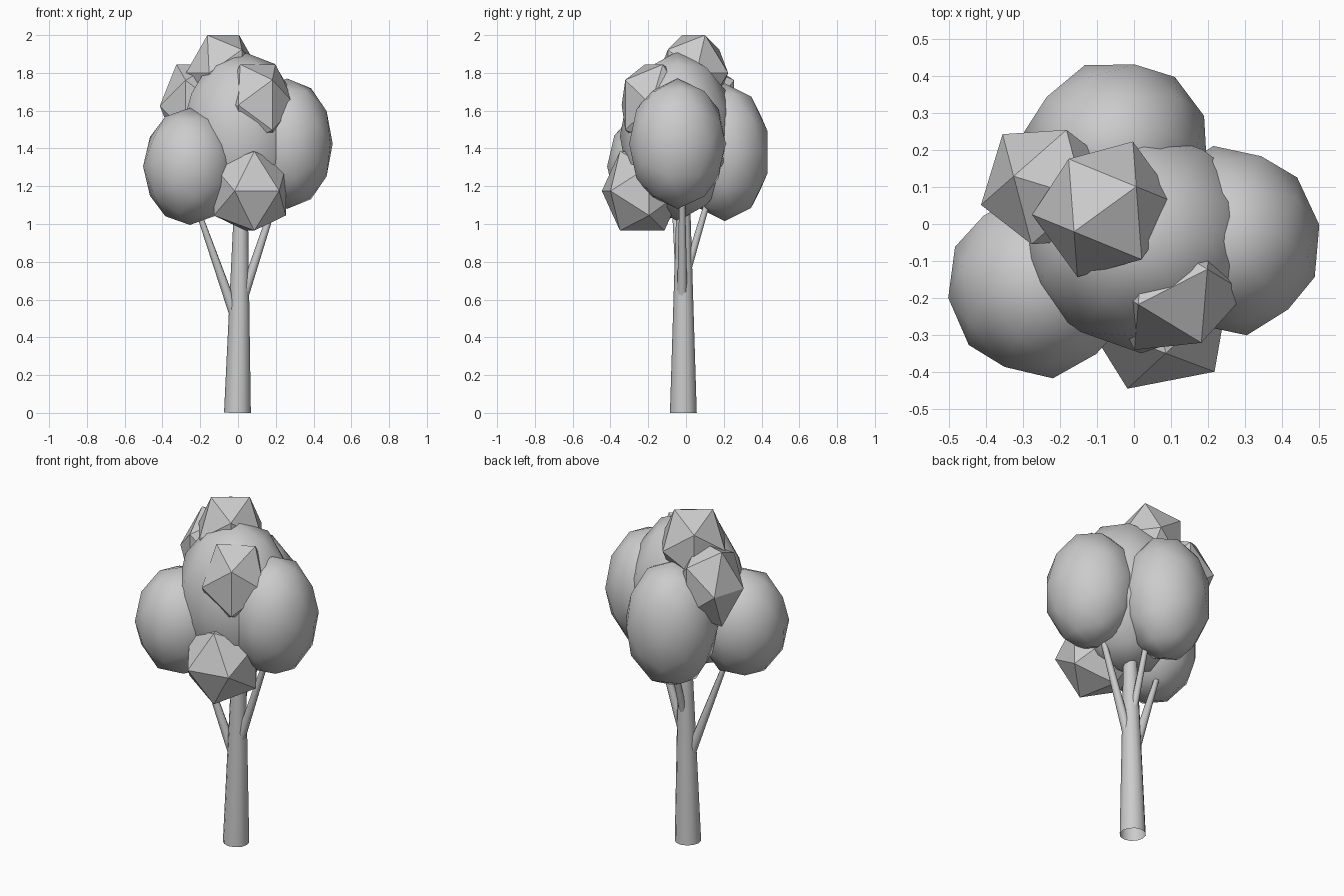
import bpy, bmesh, math
from mathutils import Matrix, Vector

cube = bpy.data.objects.get("Cube")
if cube:
    bpy.data.objects.remove(cube)

GREY = (0.6, 0.6, 0.6, 1)
mat = bpy.data.materials.new("plain grey")
mat.use_nodes = True
mat.diffuse_color = GREY
bsdf = next(n for n in mat.node_tree.nodes if n.type == 'BSDF_PRINCIPLED')
bsdf.inputs["Base Color"].default_value = GREY

PHI = (1 + math.sqrt(5)) / 2


def finish(bm, name, smooth):
    bmesh.ops.recalc_face_normals(bm, faces=bm.faces)
    mesh = bpy.data.meshes.new(name)
    bm.to_mesh(mesh)
    bm.free()
    mesh.materials.append(mat)
    for p in mesh.polygons:
        p.use_smooth = smooth
    obj = bpy.data.objects.new(name, mesh)
    bpy.context.collection.objects.link(obj)


def icosahedron():
    """Icosahedron resting on an edge, from three golden rectangles."""
    bm = bmesh.new()
    for a in (-1, 1):
        for b in (-PHI, PHI):
            for co in ((a, 0, b), (b, a, 0), (0, b, a)):
                bm.verts.new(co)
    bmesh.ops.convex_hull(bm, input=bm.verts)
    return bm


def place(bm, centre, scale, angle):
    bm.transform(Matrix.Translation(centre)
                 @ Matrix.Rotation(math.radians(angle), 4, 'Z')
                 @ Matrix.Diagonal((*scale, 1)))


def faceted_clump(name, centre, size, height, angle):
    bm = icosahedron()
    place(bm, centre, (size, size, height / PHI), angle)
    finish(bm, name, False)


def round_clump(name, centre, radii, angle):
    bm = icosahedron()
    bmesh.ops.subdivide_edges(bm, edges=bm.edges, cuts=1, use_grid_fill=True)
    for v in bm.verts:
        v.co.normalize()
    place(bm, centre, radii, angle)
    finish(bm, name, True)


def limb(name, start, end, r1, r2, sides):
    """Tapered open tube between two points."""
    start, end = Vector(start), Vector(end)
    axis = end - start
    bm = bmesh.new()
    bmesh.ops.create_cone(bm, cap_ends=False, segments=sides,
                          radius1=r1, radius2=r2, depth=axis.length)
    turn = axis.to_track_quat('Z', 'Y').to_matrix().to_4x4()
    bm.transform(Matrix.Translation((start + end) / 2) @ turn)
    finish(bm, name, True)


# Trunk and branches
limb("trunk", (-0.003, -0.014, 0), (0.016, -0.014, 1.12), 0.071, 0.036, 12)
limb("right_branch", (0, -0.015, 0.47), (-0.215, -0.06, 1.08), 0.03, 0.014, 8)
limb("left_branch", (0.01, -0.02, 0.56), (0.195, -0.02, 1.12), 0.028, 0.016, 8)
limb("rear_branch", (0.01, -0.01, 0.7), (0.01, 0.115, 1.12), 0.022, 0.015, 8)

# Rounded foliage
round_clump("centre_foliage", (0.02, -0.045, 1.465), (0.33, 0.305, 0.45), 0)
round_clump("right_foliage", (-0.255, -0.165, 1.305), (0.25, 0.255, 0.31), 8)
round_clump("left_foliage", (0.26, -0.045, 1.425), (0.245, 0.26, 0.345), 10)
round_clump("rear_foliage", (-0.05, 0.205, 1.38), (0.255, 0.24, 0.365), 20)

# Faceted foliage
faceted_clump("top_clump", (-0.078, 0.04, 1.8), 0.104, 0.2, 36)
faceted_clump("upper_right_clump", (-0.23, 0.1, 1.625), 0.1, 0.22, -17)
faceted_clump("upper_front_clump", (0.105, -0.17, 1.63), 0.105, 0.215, 27)
faceted_clump("lower_front_clump", (0.063, -0.232, 1.175), 0.12, 0.21, 101)
